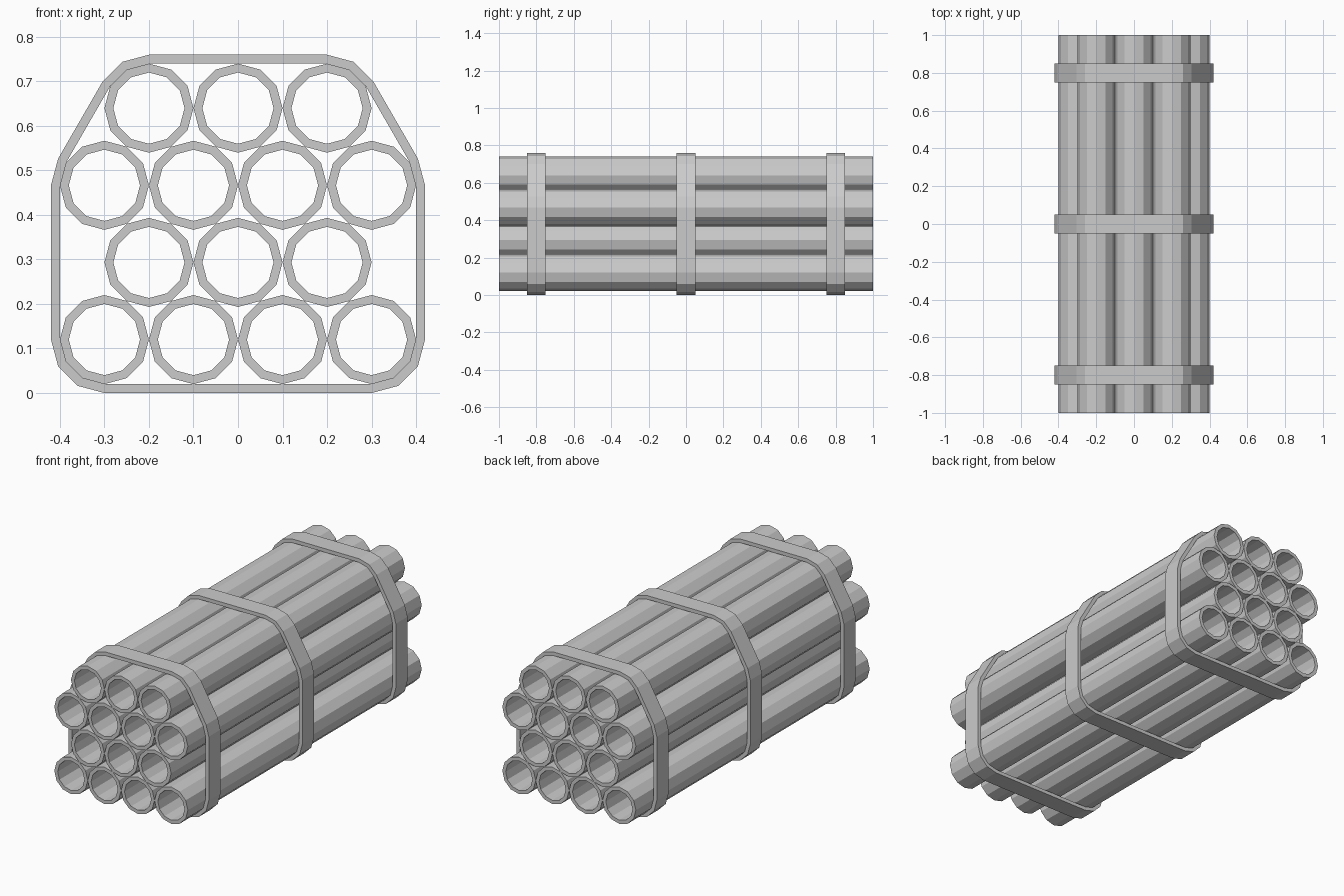
import bpy, bmesh
from math import sin, cos, radians, sqrt

if "Cube" in bpy.data.objects:
    bpy.data.objects.remove(bpy.data.objects["Cube"])

R_OUT, R_IN, R_STRAP = 0.10, 0.08, 0.12
ROW_STEP = R_OUT * sqrt(3)


def arc(cx, cz, r, start, end):
    """Points on a 12-sided circle, in the XZ plane."""
    return [(cx + r * cos(radians(a)), cz + r * sin(radians(a)))
            for a in range(start, end + 1, 30)]


def hollow_prism(name, outer, inner, y0, y1):
    """Open-ended tube with wall thickness between two matching outlines."""
    bm = bmesh.new()
    loops = [[bm.verts.new((x, y, z)) for x, z in pts]
             for pts, y in ((outer, y0), (outer, y1), (inner, y1), (inner, y0))]
    n = len(outer)
    for k in range(4):
        a, b = loops[k], loops[(k + 1) % 4]
        for i in range(n):
            j = (i + 1) % n
            bm.faces.new((a[i], a[j], b[j], b[i]))
    bmesh.ops.recalc_face_normals(bm, faces=bm.faces)
    mesh = bpy.data.meshes.new(name)
    bm.to_mesh(mesh)
    bm.free()
    obj = bpy.data.objects.new(name, mesh)
    bpy.context.collection.objects.link(obj)
    return obj


# Stacked pipes: alternating rows of four and three
for row, count in enumerate((4, 3, 4, 3)):
    z = R_STRAP + row * ROW_STEP
    for col in range(count):
        x = (col - (count - 1) / 2) * 2 * R_OUT
        hollow_prism(f"pipe_{row + 1}_{col + 1}",
                     arc(x, z, R_OUT, 0, 330), arc(x, z, R_IN, 0, 330), -1, 1)


# Straps: outline wrapped around the outermost pipes
def strap_outline(r):
    z0, z2, z3 = (R_STRAP + k * ROW_STEP for k in (0, 2, 3))
    right = (arc(0.3, z0, r, -90, 0) + arc(0.3, z2, r, 0, 30)
             + arc(0.2, z3, r, 30, 90))
    return right + [(-x, z) for x, z in reversed(right)]


for name, y in (("front_strap", -0.8), ("middle_strap", 0), ("back_strap", 0.8)):
    hollow_prism(name, strap_outline(R_STRAP), strap_outline(R_OUT),
                 y - 0.05, y + 0.05)
